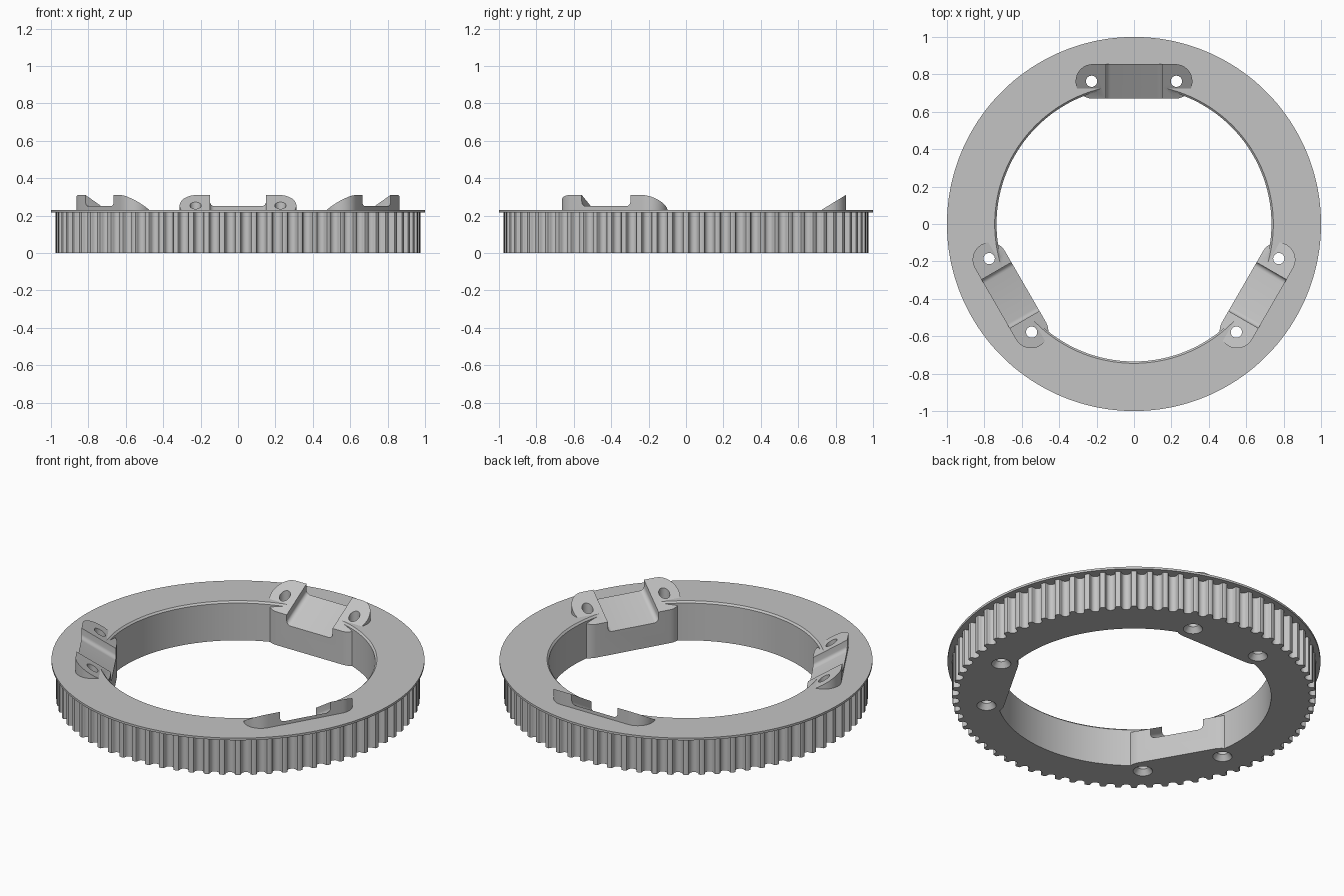
import bpy, bmesh
from math import sin, cos, pi, radians
from mathutils import Matrix, Vector

cube = bpy.data.objects.get("Cube")
if cube:
    bpy.data.objects.remove(cube)

grey = bpy.data.materials.new("plain grey")
grey.use_nodes = True
grey.diffuse_color = (0.55, 0.55, 0.55, 1)
grey.node_tree.nodes["Principled BSDF"].inputs["Base Color"].default_value = (0.55, 0.55, 0.55, 1)

TEETH = 72
TIP = 0.975        # tooth tip radius
SLOPE = 0.61       # rise of the mount tops towards the rim
BACK = 0.855       # outer edge of the mounts


def stack(bm, loops, turn=0.0):
    """Skin a closed solid through equal-length loops of points."""
    rot = Matrix.Rotation(turn, 3, "Z")
    rings = [[bm.verts.new(rot @ Vector(p)) for p in loop] for loop in loops]
    n = len(rings[0])
    for a, b in zip(rings, rings[1:]):
        for i in range(n):
            j = (i + 1) % n
            bm.faces.new((a[i], a[j], b[j], b[i]))
    bm.faces.new(rings[0][::-1])
    bm.faces.new(rings[-1])


def circle(r, z, n, x=0.0, y=0.0):
    return [(x + r * cos(2 * pi * i / n), y + r * sin(2 * pi * i / n), z) for i in range(n)]


def make(name, bm):
    bmesh.ops.recalc_face_normals(bm, faces=bm.faces)
    mesh = bpy.data.meshes.new(name)
    bm.to_mesh(mesh)
    bm.free()
    mesh.materials.append(grey)
    ob = bpy.data.objects.new(name, mesh)
    bpy.context.collection.objects.link(ob)
    return ob


def combine(target, tool, operation):
    mod = target.modifiers.new(operation, "BOOLEAN")
    mod.operation = operation
    mod.solver = "EXACT"
    mod.object = tool
    bpy.context.view_layer.objects.active = target
    bpy.ops.object.modifier_apply(modifier=mod.name)
    bpy.data.objects.remove(tool)


# Toothed body: round grooves with softened lips
groove = [(-0.034, TIP), (-0.029, TIP - 0.002), (-0.026, TIP - 0.007)]
groove += [(-0.0245 * cos(pi * k / 8), TIP - 0.014 - 0.023 * sin(pi * k / 8)) for k in range(9)]
groove += [(-t, r) for t, r in reversed(groove[:3])]
outline = []
for i in range(TEETH):
    a = 2 * pi * (i + 0.5) / TEETH
    outline += [(r * cos(a + t / r), r * sin(a + t / r)) for t, r in groove]
bm = bmesh.new()
stack(bm, [[(x, y, z) for x, y in outline] for z in (0, 0.222)])
ring = make("toothed_ring", bm)

# Thin flange on top
bm = bmesh.new()
stack(bm, [circle(1, z, 180) for z in (0.217, 0.23)])
combine(ring, make("flange", bm), "UNION")

# Bore with a chamfered top edge
bm = bmesh.new()
stack(bm, [circle(r, z, 180) for r, z in ((0.735, -0.1), (0.735, 0.22), (0.745, 0.23), (0.745, 0.4))])
combine(ring, make("bore", bm), "DIFFERENCE")

# Three sloped mounts with rounded ends
ends = []
for side in (1, -1):
    for k in range(17):
        a = pi * k / 16 - pi / 2
        ends.append((side * (0.22 + 0.0925 * cos(a)), 0.7625 + side * 0.0925 * sin(a)))
bm = bmesh.new()
for i in range(3):
    stack(bm, [[(x, y, 0) for x, y in ends],
               [(x, y, 0.31 + SLOPE * (y - BACK)) for x, y in ends]], radians(120 * i))
combine(ring, make("mounts", bm), "UNION")

# Sloped pockets with filleted floors, and countersunk screw holes
half = [(0.125 + 0.025 * sin(pi * k / 12), 0.275 - 0.025 * cos(pi * k / 12)) for k in range(7)]
half.append((0.15, 0.6))
section = half + [(-x, z) for x, z in reversed(half)]
bm = bmesh.new()
for i in range(3):
    turn = radians(120 * i)
    stack(bm, [[(x, y, z + SLOPE * (y - BACK)) for x, z in section] for y in (0.6, 0.9)], turn)
    for x in (-0.227, 0.227):
        stack(bm, [circle(r, z, 32, x, 0.763)
                   for r, z in ((0.052, -0.05), (0.052, 0), (0.03, 0.03), (0.03, 0.5))], turn)
combine(ring, make("pockets_and_holes", bm), "DIFFERENCE")

# Smooth the curved walls, keep the edges sharp
bpy.ops.object.select_all(action="DESELECT")
ring.select_set(True)
bpy.context.view_layer.objects.active = ring
bpy.ops.object.shade_smooth_by_angle(angle=radians(30))
